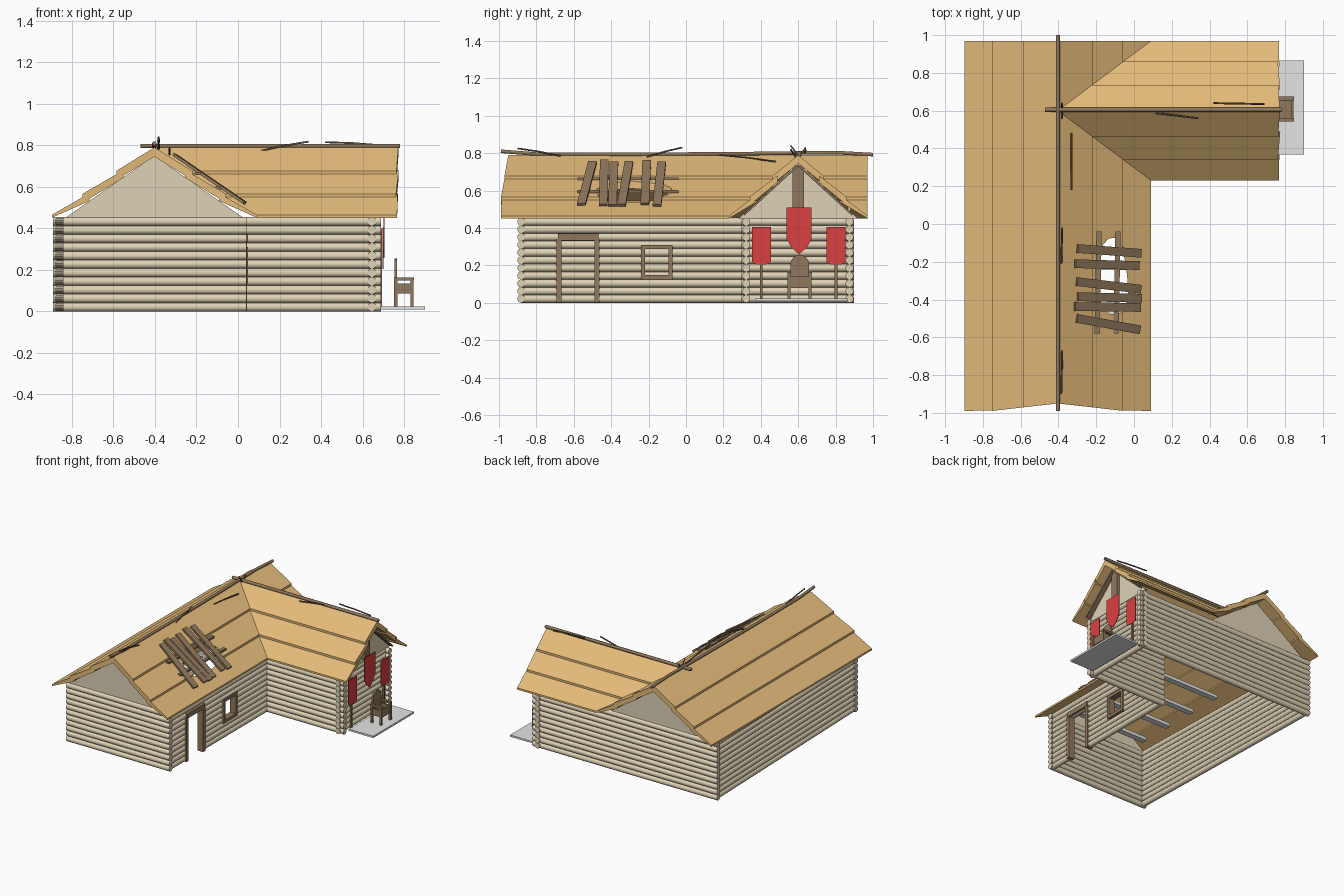
import bpy, bmesh, math, random
from mathutils import Vector, Matrix

random.seed(4)
if "Cube" in bpy.data.objects:
    bpy.data.objects.remove(bpy.data.objects["Cube"], do_unlink=True)


def material(name, rgb):
    m = bpy.data.materials.new(name)
    m.use_nodes = True
    m.diffuse_color = (*rgb, 1)
    m.node_tree.nodes["Principled BSDF"].inputs["Base Color"].default_value = (*rgb, 1)
    return m


LOG = material("pale log", (.74, .65, .47))
THATCH = material("thatch", (.78, .50, .195))
TIMBER = material("brown timber", (.28, .19, .11))
TWIG = material("dark branch", (.15, .105, .065))
RED = material("red cloth", (.72, .05, .05))
STONE = material("light grey stone", (.78, .78, .78))


def finish(bm, name, mat):
    bmesh.ops.recalc_face_normals(bm, faces=bm.faces[:])
    mesh = bpy.data.meshes.new(name)
    bm.to_mesh(mesh)
    bm.free()
    mesh.materials.append(mat)
    ob = bpy.data.objects.new(name, mesh)
    bpy.context.collection.objects.link(ob)
    return ob


def add_log(bm, a, b, r):
    a, b = Vector(a), Vector(b)
    rot = (b - a).to_track_quat('Z', 'Y').to_matrix().to_4x4()
    bmesh.ops.create_cone(bm, cap_ends=True, segments=10, radius1=r, radius2=r,
                          depth=(b - a).length, matrix=Matrix.Translation((a + b) / 2) @ rot)
    for f in bm.faces:
        f.smooth = len(f.verts) == 4


def beams(name, items, mat):
    """Boxes running from a to b with a given width and height."""
    bm = bmesh.new()
    for a, b, w, h in items:
        a, b = Vector(a), Vector(b)
        d = (b - a).normalized()
        side = Vector((0, 0, 1)).cross(d) if abs(d.z) < .95 else Vector((0, 1, 0))
        side.normalize()
        rot = Matrix((d, side, d.cross(side))).transposed().to_4x4()
        size = Matrix.Diagonal(((b - a).length, w, h, 1))
        bmesh.ops.create_cube(bm, size=1, matrix=Matrix.Translation((a + b) / 2) @ rot @ size)
    return finish(bm, name, mat)


def prism(name, pts, axis, a0, a1, mat):
    """Flat outline extruded along one axis."""
    bm = bmesh.new()
    put = {'x': lambda u, v, a: (a, u, v), 'y': lambda u, v, a: (u, a, v),
           'z': lambda u, v, a: (u, v, a)}[axis]
    face = bm.faces.new([bm.verts.new(put(u, v, a0)) for u, v in pts])
    ext = bmesh.ops.extrude_face_region(bm, geom=[face])
    move = Vector(put(0, 0, a1 - a0))
    bmesh.ops.translate(bm, vec=move, verts=[v for v in ext['geom'] if isinstance(v, bmesh.types.BMVert)])
    return finish(bm, name, mat)


def branch(name, pts, r, mat):
    cu = bpy.data.curves.new(name, 'CURVE')
    cu.dimensions = '3D'
    cu.bevel_depth, cu.bevel_resolution, cu.use_fill_caps = r, 1, True
    sp = cu.splines.new('POLY')
    sp.points.add(len(pts) - 1)
    for p, co in zip(sp.points, pts):
        p.co = (*co, 1)
    cu.materials.append(mat)
    bpy.context.collection.objects.link(bpy.data.objects.new(name, cu))


# Log walls, with gaps left for the door and window
STEP, COUNT = .0412, 11


def log_wall(name, along, fixed, a0, a1, gaps=(), drift=0):
    bm = bmesh.new()
    for i in range(COUNT):
        z = .021 + i * STEP
        spans = [(a0, a1)]
        for g0, g1, z0, z1 in gaps:
            if z0 < z < z1:
                spans = [s for p, q in spans for s in
                         ([(p, g0), (g1, q)] if p < g0 and g1 < q else [(p, q)])]
        for p, q in spans:
            offs = [fixed + drift * (t - a0) / (a1 - a0) for t in (p, q)]
            ends = [(t, o, z) if along == 'x' else (o, t, z) for t, o in zip((p, q), offs)]
            add_log(bm, *ends, .0215)
    finish(bm, name, LOG)


log_wall("front_log_wall", 'x', -.881, -.842, .042)
log_wall("back_log_wall", 'x', .874, -.89, .69)
log_wall("wing_front_log_wall", 'x', .322, .0, .69)
log_wall("right_log_wall", 'y', -.816, -.88, .874, drift=-.048)
log_wall("door_log_wall", 'y', .018, -.88, .32, [(-.67, -.485, 0, .34), (-.225, -.085, .14, .29)])
log_wall("facade_log_wall", 'y', .645, .298, .898)

# Plastered gables
RX, RY, EAVE = -.403, .6, .45
for name, y in (("front_gable", -.885), ("back_gable", .865)):
    prism(name, [(RX - .43, EAVE), (RX + .43, EAVE), (RX, .75)], 'y', y, y + .015, LOG)
prism("wing_gable", [(RY - .32, EAVE), (RY + .32, EAVE), (RY, .75)], 'x', .645, .66, LOG)

# Layered thatch, cut along the valleys where the two roofs meet
SPAN = {'main': .494, 'wing': .37}
CUTS = (0, .37, .70, 1)


def strip(name, roof, side, k, ends, cut=None):
    t0, t1 = CUTS[k], CUTS[k + 1]
    t0 -= .07 if k else 0
    line = lambda t: .79 - .337 * t
    drop = .008 if k else 0
    tip = .002 if k == 2 else .032
    prof = [(t0, line(t0) - drop), (t1, line(t1) + .012),
            (t1, line(t1) - tip), (t0, line(t0) - .045)]
    bm = bmesh.new()
    rings = []
    for e in ends:
        ring = []
        for t, z in prof:
            a, d = e(t), side * t * SPAN[roof]
            ring.append(bm.verts.new((RX + d, a, z) if roof == 'main' else (a, RY + d, z)))
        rings.append(ring)
        bm.faces.new(ring)
    for i in range(4):
        j = (i + 1) % 4
        bm.faces.new((rings[0][i], rings[0][j], rings[1][j], rings[1][i]))
    if cut:
        bmesh.ops.bisect_plane(bm, geom=bm.verts[:] + bm.edges[:] + bm.faces[:],
                               plane_co=(RX, RY, 0), plane_no=cut, clear_inner=True)
        bmesh.ops.holes_fill(bm, edges=bm.edges[:])
    return finish(bm, name, THATCH)


n_south, n_north = [Vector((SPAN['wing'], s * SPAN['main'], 0)) for s in (1, -1)]
front_end = lambda t: -.95 - .04 * min(1, t * 1.4)
back_end, meet, ridge_start = lambda t: .97, lambda t: RY, lambda t: RX
holed = []
for k in range(3):
    jag = random.uniform(-.008, .008)
    wing_end = lambda t, j=jag: .768 + j * (1 if t > CUTS[k] + .1 else -1)
    strip(f"thatch_right_{k}", 'main', -1, k, (front_end, back_end))
    holed.append(strip(f"thatch_left_front_{k}", 'main', 1, k, (front_end, meet), -n_south))
    strip(f"thatch_left_back_{k}", 'main', 1, k, (meet, back_end), -n_north)
    strip(f"thatch_wing_front_{k}", 'wing', -1, k, (ridge_start, wing_end), n_south)
    strip(f"thatch_wing_back_{k}", 'wing', 1, k, (ridge_start, wing_end), n_north)

# Ragged hole in the thatch
outline = []
for i in range(14):
    a, r = i * math.tau / 14, random.uniform(.88, 1.08)
    outline.append((-.115 + .088 * r * math.cos(a), -.29 + .21 * r * math.sin(a)))
cutter = prism("hole_cutter", outline, 'z', .3, 1, THATCH)
cutter.hide_render = True
for ob in holed:
    mod = ob.modifiers.new("hole", 'BOOLEAN')
    mod.operation, mod.solver, mod.object = 'DIFFERENCE', 'EXACT', cutter
    bpy.context.view_layer.objects.active = ob
    bpy.ops.object.modifier_apply(modifier=mod.name)
bpy.data.objects.remove(cutter, do_unlink=True)

# Rails and planks patching the hole
slope = lambda x: .79 - .337 * (x - RX) / SPAN['main']
beams("patch_rails", [((x, -.58, slope(x) + .015), (x + .01, -.04, slope(x) + .015), .028, .014)
                      for x in (-.195, -.095)], TIMBER)
planks = []
for y, skew in ((-.13, -.025), (-.21, -.01), (-.305, -.04), (-.385, -.008), (-.437, -.005), (-.5, -.06)):
    x0, x1 = -.305 + random.uniform(-.01, .01), .03 + random.uniform(-.01, .01)
    planks.append(((x0, y, slope(x0) + .03), (x1, y + skew, slope(x1) + .03), .046, .014))
beams("patch_planks", planks, TIMBER)

# Ridge poles and loose branches
branch("main_ridge_pole", [(RX, -.99, .81), (RX, -.8, .795), (RX, -.3, .793), (RX, .3, .797),
                           (RX, .8, .803), (RX, 1, .792)], .011, TIMBER)
branch("wing_ridge_pole", [(-.47, .605, .797), (.78, .605, .797)], .012, TIMBER)
loose = [((-.33, .18, .79), (-.33, .48, .755)), ((-.385, -.21, .78), (-.38, -.02, .83)),
         ((-.385, -.9, .825), (-.38, -.67, .785)), ((.09, .59, .77), (.34, .56, .818)),
         ((.42, .64, .815), (.69, .635, .8)), ((-.382, .56, .84), (-.382, .6, .78)),
         ((-.382, .64, .83), (-.382, .6, .77))]
for i, (a, b) in enumerate(loose):
    mid = [(p + q) / 2 for p, q in zip(a, b)]
    mid[2] += .003
    branch(f"loose_branch_{i}", [a, mid, b], .005, TWIG)

# Tie beams under the roof
beams("tie_beams", [((-.72, y, .455), (.0, y, .455), .045, .025)
                    for y in (-.74, -.48, -.22, .045)], STONE)

# Door and window frames
beams("door_frame", [((.02, y, 0), (.02, y, .34), .028, .048) for y in (-.68, -.476)]
      + [((.022, -.685, .352), (.022, -.468, .352), .05, .036)], TIMBER)
beams("window_frame", [((.022, -.24, z), (.022, -.073, z), .05, .022) for z in (.136, .298)]
      + [((.022, y, .125), (.022, y, .308), .022, .05) for y in (-.23, -.083)], TIMBER)

# Gable post and rafters of the wing
beams("gable_post", [((.675, RY, .48), (.675, RY, .735), .06, .025)], TIMBER)
beams("gable_rafters", [((.69, RY, .735), (.69, RY + s * .29, .47), .03, .01) for s in (-1, 1)], TIMBER)

# Porch slab, banners and their poles
prism("porch_slab", [(.69, .368), (.9, .368), (.9, .865), (.69, .865)], 'z', .01, .024, STONE)
prism("middle_banner", [(RY - .062, .51), (RY + .072, .51), (RY + .072, .34), (RY + .045, .295),
                        (RY + .005, .258), (RY - .035, .295), (RY - .062, .34)], 'x', .7, .705, RED)
poles = []
for name, y in (("front_banner", .403), ("back_banner", .802)):
    prism(name, [(y - .051, .405), (y + .051, .405), (y + .051, .22), (y + .03, .205),
                 (y - .03, .205), (y - .051, .22)], 'x', .695, .7, RED)
    poles.append(((.688, y, .02), (.688, y, .4), .014, .012))
beams("banner_poles", poles, TIMBER)

# Throne
TY = .608
arc = [(TY + .05 * math.cos(a), .205 + .05 * math.sin(a)) for a in (i * math.pi / 8 for i in range(9))]
prism("throne_back", [(TY - .05, .08), (TY + .05, .08)] + arc[:], 'x', .753, .767, TIMBER)
parts = [((.76, TY, .1), (.84, TY, .1), .11, .018), ((.838, TY - .05, .11), (.838, TY + .05, .11), .012, .06)]
for s in (-.056, .056):
    parts += [((x, TY + s, .022), (x, TY + s, .155), .016, .016) for x in (.76, .838)]
    parts += [((.752, TY + s, .157), (.848, TY + s, .157), .02, .014),
              ((.76, TY + s, .11), (.84, TY + s, .11), .01, .05)]
beams("throne_seat", parts, TIMBER)
